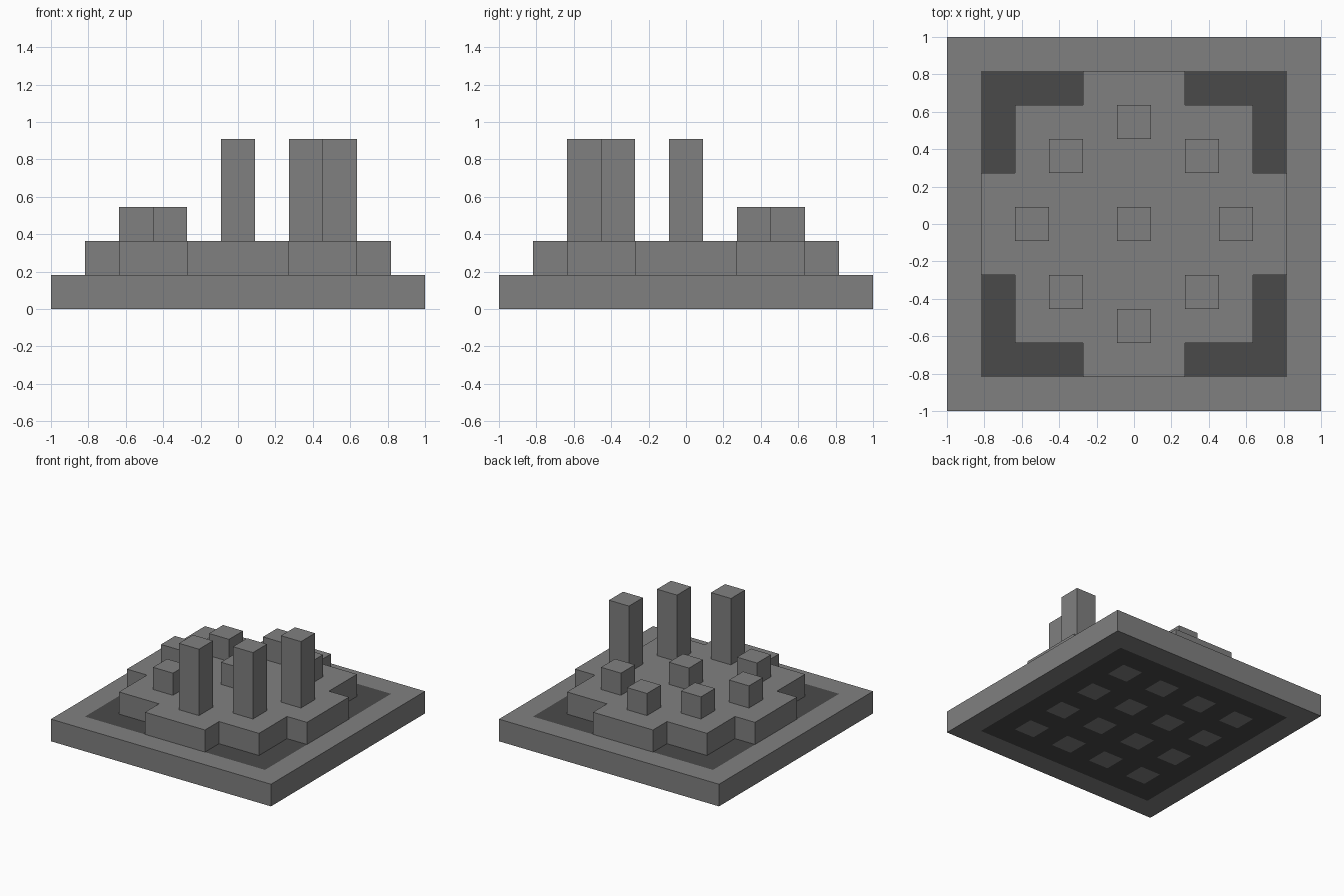
import bpy
import bmesh
from mathutils import Matrix, Vector

U = 2 / 11  # one grid cell; the base is eleven cells wide

cube = bpy.data.objects.get("Cube")
if cube:
    bpy.data.objects.remove(cube, do_unlink=True)


def make_material(name, value):
    mat = bpy.data.materials.new(name)
    mat.use_nodes = True
    colour = (value, value, value, 1)
    mat.diffuse_color = colour
    bsdf = mat.node_tree.nodes["Principled BSDF"]
    bsdf.inputs["Base Color"].default_value = colour
    bsdf.inputs["Roughness"].default_value = 0.9
    return mat


light = make_material("stone grey", 0.216)
dark = make_material("dark grey", 0.068)


def add_object(name, bm, *materials):
    bmesh.ops.recalc_face_normals(bm, faces=bm.faces)
    mesh = bpy.data.meshes.new(name)
    bm.to_mesh(mesh)
    bm.free()
    for mat in materials:
        mesh.materials.append(mat)
    obj = bpy.data.objects.new(name, mesh)
    bpy.context.collection.objects.link(obj)
    return obj


def box(width, height, x=0, y=0, z=0):
    """Square block measured in cells, standing on height z."""
    bm = bmesh.new()
    place = Matrix.Translation(Vector((x, y, z + height / 2)) * U)
    size = Matrix.Diagonal((width * U, width * U, height * U, 1))
    bmesh.ops.create_cube(bm, size=1, matrix=place @ size)
    return bm


# Base slab, cut into cells so the dark panels can be picked out
base = box(11, 1)
for axis in (Vector((1, 0, 0)), Vector((0, 1, 0))):
    for i in range(-5, 5):
        bmesh.ops.bisect_plane(base, geom=base.verts[:] + base.edges[:] + base.faces[:],
                               plane_co=axis * (i + 0.5) * U, plane_no=axis)
base.normal_update()
for face in base.faces:
    centre = face.calc_center_median()
    col, row = round(centre.x / U), round(centre.y / U)
    inside = max(abs(col), abs(row)) < 5
    # Underside keeps a four by four pattern of light squares
    light_square = face.normal.z < 0 and col % 2 and row % 2
    if abs(face.normal.z) > 0.5 and inside and not light_square:
        face.material_index = 1
add_object("base_slab", base, light, dark)

# Stepped platform: one quarter of its outline turned four times
quarter = [(4.5, 1.5), (3.5, 1.5), (3.5, 3.5), (1.5, 3.5), (1.5, 4.5)]
platform = bmesh.new()
outline = []
for turn in range(4):
    for x, y in quarter:
        for _ in range(turn):
            x, y = -y, x
        outline.append(platform.verts.new((x * U, y * U, U)))
floor = platform.faces.new(outline)
raised = bmesh.ops.extrude_face_region(platform, geom=[floor], use_keep_orig=True)
top_verts = [v for v in raised["geom"] if isinstance(v, bmesh.types.BMVert)]
bmesh.ops.translate(platform, vec=(0, 0, U), verts=top_verts)
add_object("stepped_platform", platform, light)

# Ring of pillars: three tall ones at the front left, short ones elsewhere
tall = {"front": (0, -3), "front_left": (2, -2), "left": (3, 0)}
short = {"back_left": (2, 2), "back": (0, 3), "back_right": (-2, 2),
         "right": (-3, 0), "front_right": (-2, -2), "centre": (0, 0)}
for prefix, spots, height in (("tall_pillar", tall, 3), ("short_pillar", short, 1)):
    for side, (x, y) in spots.items():
        add_object(f"{prefix}_{side}", box(1, height, x, y, 2), light)
